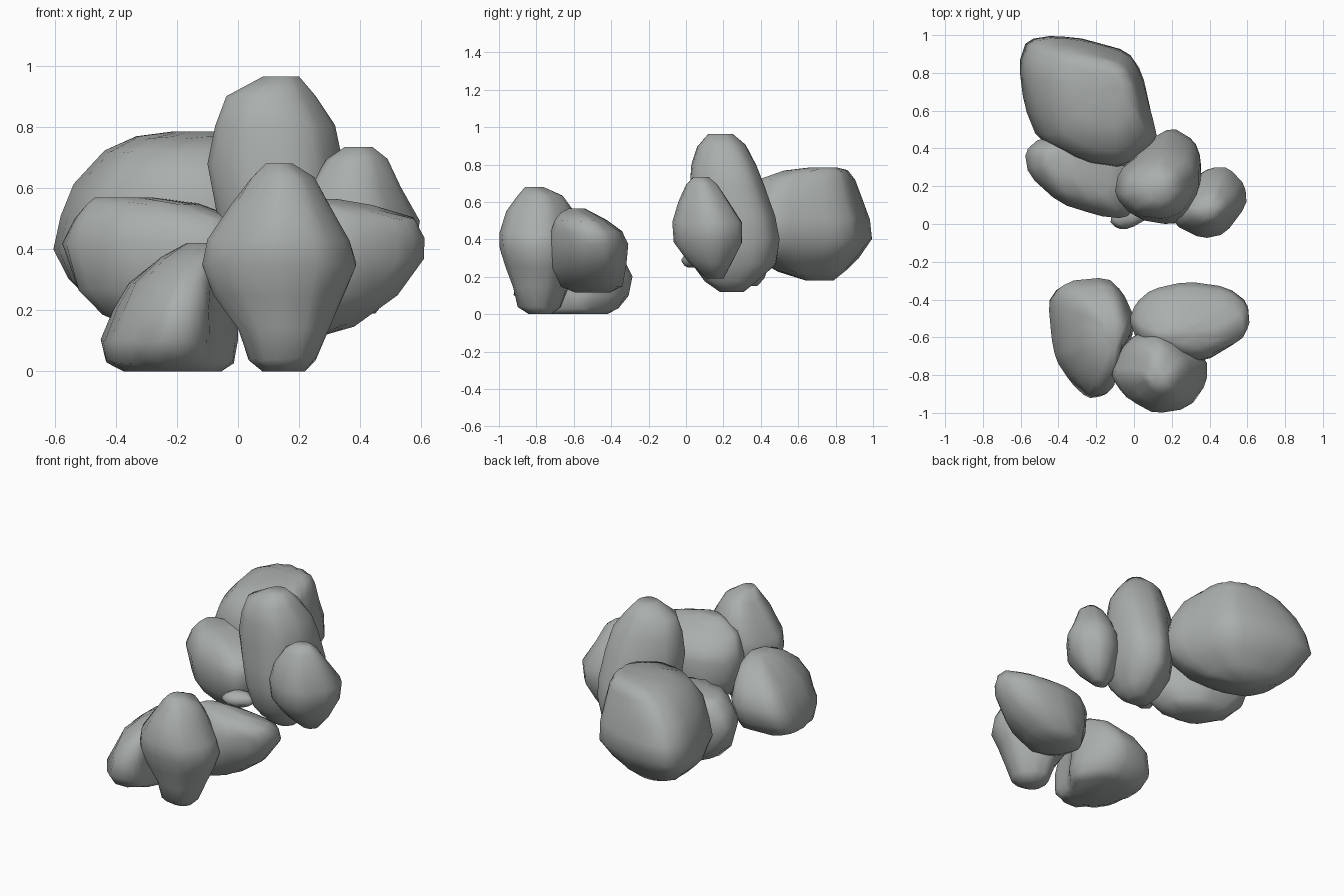
import bpy, bmesh, math, random

random.seed(4)
stone = bpy.data.materials.new("stone")
stone.diffuse_color = (0.40, 0.425, 0.415, 1)


def soften(points):
    """Cut the corners of a closed outline, then fit it to a -1..1 box."""
    out = []
    for (ax, ay), (bx, by) in zip(points, points[1:] + points[:1]):
        out += [(ax * .8 + bx * .2, ay * .8 + by * .2),
                (ax * .2 + bx * .8, ay * .2 + by * .8)]
    xs, ys = [p[0] for p in out], [p[1] for p in out]
    x0, x1, y0, y1 = min(xs), max(xs), min(ys), max(ys)
    return [((2 * x - x0 - x1) / (x1 - x0), (2 * y - y0 - y1) / (y1 - y0))
            for x, y in out]


def rock(name, outline, rings):
    """Loft a plan outline through rings of (z, x min, x max, y min, y max)."""
    bm = bmesh.new()
    loops = []
    unit = soften(outline)
    n = len(unit)
    for r, (z, x0, x1, y0, y1) in enumerate(rings):
        inner = 0 < r < len(rings) - 1
        # outline turns rounder towards the top and bottom
        w = 0.6 * abs(2 * r / (len(rings) - 1) - 1) ** 1.5
        loop = []
        for u, v in unit:
            k = (1 - w + w / math.hypot(u, v)) * (1 + random.uniform(-0.01, 0.01))
            dz = random.uniform(-0.006, 0.006) if inner else 0
            loop.append(bm.verts.new(((x0 + x1) / 2 + (x1 - x0) / 2 * u * k,
                                      (y0 + y1) / 2 + (y1 - y0) / 2 * v * k,
                                      z + dz)))
        loops.append(loop)
    for a, b in zip(loops, loops[1:]):
        for i in range(n):
            j = (i + 1) % n
            bm.faces.new((a[i], a[j], b[j], b[i]))
    bm.faces.new(loops[0][::-1])
    bm.faces.new(loops[-1])
    bmesh.ops.recalc_face_normals(bm, faces=bm.faces)
    mesh = bpy.data.meshes.new(name)
    bm.to_mesh(mesh)
    bm.free()
    mesh.materials.append(stone)
    ob = bpy.data.objects.new(name, mesh)
    bpy.context.collection.objects.link(ob)
    bpy.ops.object.select_all(action='DESELECT')
    ob.select_set(True)
    bpy.context.view_layer.objects.active = ob
    bpy.ops.object.shade_smooth_by_angle(angle=math.radians(75))


# Front group
rock("front_center_rock",
     [(.08, -.565), (.20, -.59), (.38, -.71), (.38, -.84), (.29, -.97), (.12, -1),
      (-.02, -.93), (-.08, -.86), (-.115, -.79), (-.06, -.66), (0, -.59)], [
    (0.00, 0.08, 0.22, -0.84, -0.72), (0.04, 0.035, 0.255, -0.90, -0.67),
    (0.14, 0.00, 0.30, -0.925, -0.63), (0.25, -0.08, 0.345, -0.965, -0.59),
    (0.35, -0.115, 0.385, -0.995, -0.57), (0.43, -0.10, 0.365, -1.00, -0.57),
    (0.55, -0.02, 0.295, -0.96, -0.60), (0.63, 0.04, 0.25, -0.90, -0.66),
    (0.68, 0.09, 0.18, -0.86, -0.76)])
rock("front_left_rock",
     [(-.40, -.31), (-.16, -.285), (-.07, -.36), (0, -.50), (-.02, -.60),
      (-.10, -.70), (-.11, -.85), (-.16, -.91), (-.25, -.92), (-.33, -.83),
      (-.41, -.70), (-.43, -.58), (-.455, -.40)], [
    (0.00, -0.38, -0.05, -0.77, -0.42), (0.03, -0.44, -0.01, -0.86, -0.36),
    (0.10, -0.455, 0.00, -0.92, -0.31), (0.20, -0.41, 0.00, -0.91, -0.285),
    (0.29, -0.36, -0.01, -0.86, -0.33), (0.37, -0.26, -0.03, -0.77, -0.40),
    (0.42, -0.17, -0.06, -0.66, -0.50)])
rock("front_right_rock",
     [(-.02, -.50), (.02, -.42), (.10, -.35), (.27, -.31), (.50, -.34), (.60, -.42),
      (.61, -.53), (.56, -.61), (.37, -.72), (.20, -.71), (.03, -.62)], [
    (0.115, 0.10, 0.27, -0.59, -0.41), (0.15, 0.03, 0.38, -0.67, -0.34),
    (0.25, -0.01, 0.52, -0.73, -0.32), (0.37, -0.02, 0.61, -0.73, -0.31),
    (0.44, 0.00, 0.61, -0.72, -0.34), (0.50, 0.04, 0.58, -0.70, -0.42),
    (0.54, 0.12, 0.44, -0.67, -0.50), (0.565, 0.17, 0.32, -0.63, -0.54)])

# Rear group
rock("tall_rock",
     [(-.10, .16), (-.08, .32), (.05, .44), (.18, .51), (.32, .44), (.355, .35),
      (.355, .20), (.28, .05), (.18, 0), (0, .03)], [
    (0.12, 0.09, 0.23, 0.18, 0.31), (0.18, 0.03, 0.28, 0.10, 0.38),
    (0.27, -0.02, 0.33, 0.03, 0.48), (0.40, -0.05, 0.355, 0.00, 0.50),
    (0.52, -0.07, 0.355, 0.00, 0.475), (0.68, -0.10, 0.345, 0.02, 0.42),
    (0.80, -0.075, 0.32, 0.03, 0.375), (0.90, -0.04, 0.255, 0.06, 0.32),
    (0.965, 0.08, 0.20, 0.12, 0.25)])
rock("rear_right_rock",
     [(.41, .30), (.50, .30), (.585, .20), (.59, .10), (.48, -.05), (.36, -.075),
      (.21, 0), (.20, .10), (.28, .22)], [
    (0.19, 0.34, 0.45, 0.11, 0.20), (0.28, 0.27, 0.52, 0.01, 0.25),
    (0.38, 0.21, 0.58, -0.065, 0.30), (0.49, 0.20, 0.595, -0.075, 0.30),
    (0.60, 0.23, 0.535, -0.04, 0.23), (0.69, 0.29, 0.49, 0.00, 0.17),
    (0.735, 0.35, 0.44, 0.04, 0.12)])
rock("large_rear_rock",
     [(-.42, 1), (-.56, .98), (-.61, .85), (-.57, .63), (-.50, .45), (-.30, .34),
      (-.05, .30), (.12, .45), (.08, .60), (.03, .80), (-.04, .91), (-.24, .97)], [
    (0.18, -0.36, -0.18, 0.64, 0.79), (0.23, -0.49, -0.06, 0.48, 0.86),
    (0.30, -0.56, 0.04, 0.37, 0.925), (0.40, -0.61, 0.12, 0.30, 1.00),
    (0.51, -0.58, 0.12, 0.30, 0.985), (0.61, -0.54, 0.10, 0.31, 0.95),
    (0.72, -0.44, 0.05, 0.38, 0.91), (0.765, -0.34, 0.00, 0.52, 0.87),
    (0.785, -0.22, -0.06, 0.66, 0.81)])
rock("rear_left_rock",
     [(-.49, .45), (-.57, .38), (-.55, .26), (-.39, .12), (-.20, .06), (-.05, .04),
      (.02, .12), (0, .30), (-.20, .45)], [
    (0.15, -0.36, -0.12, 0.17, 0.38), (0.19, -0.45, -0.05, 0.11, 0.42),
    (0.27, -0.53, 0.00, 0.055, 0.45), (0.42, -0.575, 0.02, 0.03, 0.46),
    (0.50, -0.54, 0.00, 0.07, 0.45), (0.55, -0.50, -0.12, 0.14, 0.43),
    (0.57, -0.47, -0.28, 0.25, 0.39)])
rock("pebble",
     [(-.12, .02), (-.06, .10), (.04, .10), (.08, .04), (-.02, -.02), (-.08, -.02)], [
    (0.25, -0.06, 0.02, 0.01, 0.07), (0.265, -0.11, 0.06, -0.01, 0.09),
    (0.29, -0.125, 0.08, -0.025, 0.10), (0.32, -0.10, 0.06, -0.01, 0.09),
    (0.335, -0.06, 0.02, 0.02, 0.07)])
